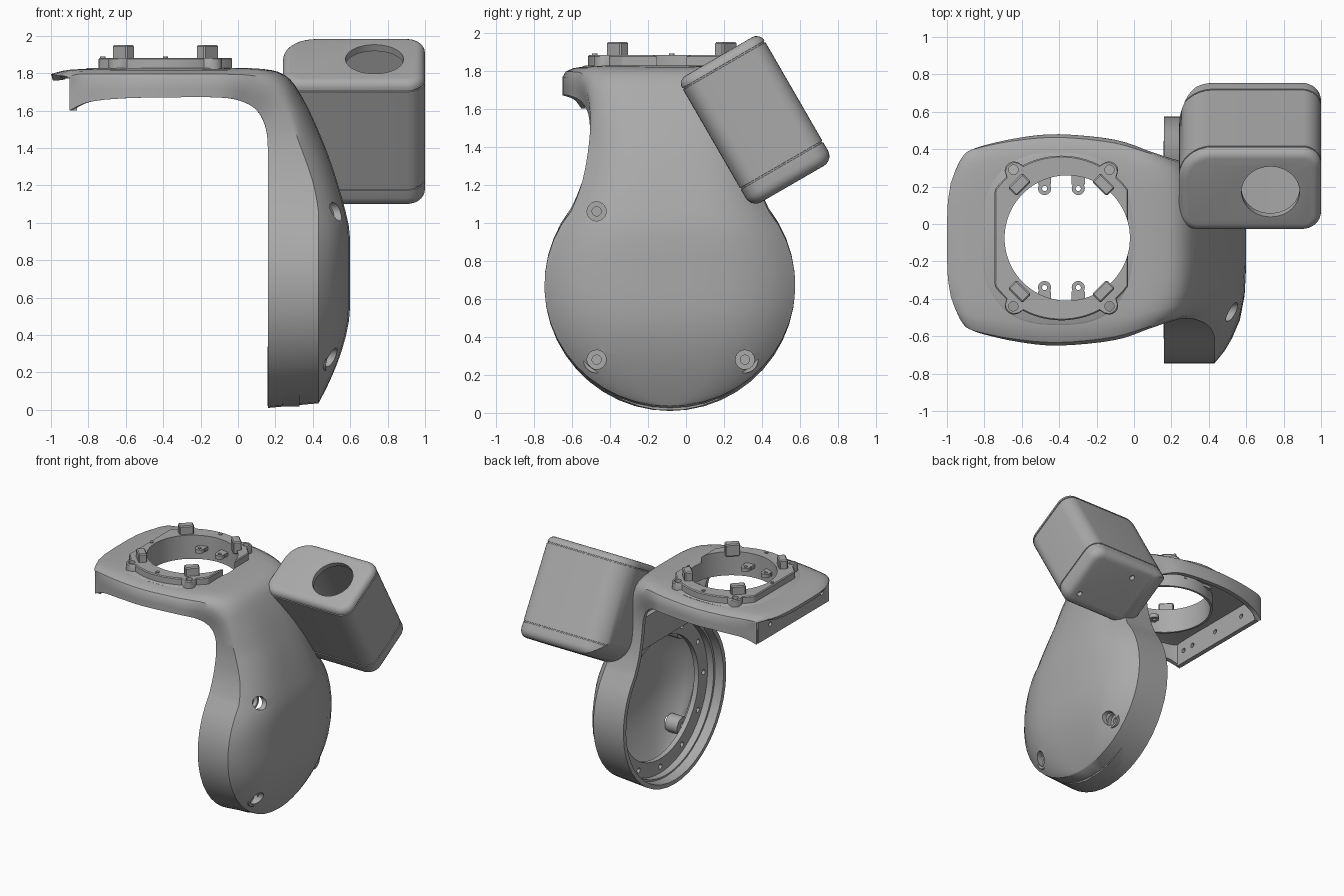
import bpy, bmesh, math
from mathutils import Matrix, Vector

if "Cube" in bpy.data.objects:
    bpy.data.objects.remove(bpy.data.objects["Cube"])
grey = bpy.data.materials.new("plain grey")
grey.use_nodes = True
tone = (0.4, 0.4, 0.4, 1)
grey.diffuse_color = tone
grey.node_tree.nodes["Principled BSDF"].inputs["Base Color"].default_value = tone

T, Turn = Matrix.Translation, Matrix.Rotation
AXIS_X = Matrix(((0, 0, 1, 0), (1, 0, 0, 0), (0, 1, 0, 0), (0, 0, 0, 1)))
YC, ZC, R = -0.085, 0.67, 0.66            # centre and radius of the round housing
RING = Vector((-0.388, -0.075, 0))        # centre of the mounting ring
parts = []

def make(name, bm):
    mesh = bpy.data.meshes.new(name)
    bm.to_mesh(mesh)
    bm.free()
    obj = bpy.data.objects.new(name, mesh)
    bpy.context.collection.objects.link(obj)
    mesh.materials.append(grey)
    parts.append(obj)
    return obj

def cylinder(bm, r, low, high, place, sides=40):
    bmesh.ops.create_cone(bm, cap_ends=True, segments=sides, radius1=r, radius2=r,
                          depth=high - low, matrix=place @ T((0, 0, (low + high) / 2)))

def block(name, place, size, bevel=0):
    bm = bmesh.new()
    bmesh.ops.create_cube(bm, size=1, matrix=place @ Matrix.Diagonal((*size, 1)))
    if bevel:
        bmesh.ops.bevel(bm, geom=bm.edges[:], offset=bevel, segments=1, affect="EDGES")
    return make(name, bm)

def prism(name, outline, levels, place=Matrix()):
    """Stack outlines at (height, inset) levels and cap both ends."""
    bm = bmesh.new()
    rows = [[bm.verts.new(place @ Vector((x, y, h))) for x, y in outline(inset)]
            for h, inset in levels]
    for a, b in zip(rows, rows[1:]):
        for i in range(len(a)):
            bm.faces.new((a[i - 1], a[i], b[i], b[i - 1]))
    bm.faces.new(rows[0][::-1])
    bm.faces.new(rows[-1])
    bmesh.ops.recalc_face_normals(bm, faces=bm.faces)
    return make(name, bm)

def apply(obj, kind, **settings):
    mod = obj.modifiers.new(kind.lower(), kind)
    for key, value in settings.items():
        setattr(mod, key, value)
    bpy.context.view_layer.objects.active = obj
    bpy.ops.object.modifier_apply(modifier=mod.name)

def cut(obj, cutter):
    whole = obj.data.copy()
    apply(obj, "BOOLEAN", operation="DIFFERENCE", solver="EXACT", object=cutter)
    if len(obj.data.vertices) < len(whole.vertices) / 2:   # keep the part if a cut fails
        obj.data = whole
    parts.remove(cutter)
    bpy.data.objects.remove(cutter)

def drill(obj, *holes):
    """Cut (radius, low, high, placement, sides) holes that do not overlap."""
    bm = bmesh.new()
    for hole in holes:
        cylinder(bm, *hole)
    cut(obj, make("hole_cutter", bm))

# Body shell: stations along the arm (inner edge x z, rim x z, outer x z, half width)
keys = [
    (-.90, 1.60, -.90, 1.775, -1.0, 1.795, .465),
    (-.80, 1.645, -.82, 1.77, -.90, 1.818, .50),
    (-.62, 1.665, -.62, 1.765, -.68, 1.825, .545),
    (-.40, 1.67, -.40, 1.765, -.40, 1.825, .565),
    (-.10, 1.67, -.10, 1.765, -.12, 1.825, .535),
    (.03, 1.645, .08, 1.745, .10, 1.825, .475),
    (.11, 1.59, .20, 1.68, .25, 1.79, .435),
    (.15, 1.50, .27, 1.57, .35, 1.66, .42),
    (.16, 1.38, .33, 1.42, .46, 1.42, .425),
    (.16, 1.22, .40, 1.22, .53, 1.22, .46)]

def round_station(angle):
    z, rim = ZC + R * math.sin(angle), ZC + (R - .025) * math.sin(angle)
    out = 0.6 - 0.17 * (max(0, 0.55 - z) / 0.54) ** 1.7 - 0.8 * max(0, z - 0.9) ** 2
    return (.16, z, .43, rim, out, rim, R * math.cos(angle))

def spline(a, b, c, d, t):
    return [q + t / 2 * (r - p + t * (2 * p - 5 * q + 4 * r - s + t * (3 * (q - r) + s - p)))
            for p, q, r, s in zip(a, b, c, d)]

circle = [round_station(math.radians(a)) for a in range(38, -91, -8)]
ends = [keys[0]] + keys + circle[:2]
stations = [(spline(*ends[i:i + 4], t), max(1 - i - t, min(1, max(0, (i + t - 5) / 3))))
            for i in range(len(keys)) for t in (0, .25, .5, .75)]
stations += [(s, 1) for s in circle]
profile = list(zip((1, .97, .9, .8, .65, .45, .2),        # width fraction
                   (0, .5, .8, .95, 1, 1, 1),             # rise on the plate
                   (0, .1, .32, .55, .8, .95, 1)))        # rise on the dome
bm = bmesh.new()
rows = []
for (ix, iz, rx, rz, ox, oz, w), k in stations:
    half = [(1, ix, iz), (1, (ix + rx) / 2, (iz + rz) / 2)]
    for f, p, d in profile:
        s = p + (d - p) * k
        half.append((f, rx + (ox - rx) * s, rz + (oz - rz) * s))
    section = [(-f, x, z) for f, x, z in half] + half[::-1]
    rows.append([bm.verts.new((x, YC + f * w, z)) for f, x, z in section])
for a, b in zip(rows, rows[1:]):
    for j in range(len(a) - 1):
        bm.faces.new((a[j], b[j], b[j + 1], a[j + 1]))
bmesh.ops.remove_doubles(bm, verts=bm.verts, dist=0.0005)
body = make("arm_shell", bm)
apply(body, "SOLIDIFY", thickness=0.035, offset=-1)
screws = [AXIS_X @ T(p) for p in ((-.47, .28, 0), (-.47, 1.06, 0), (.31, .28, 0))]
drill(body, *[(.05, .42, .7, p) for p in screws])
main_bore = (.335, 1.5, 2.2, T((-.357, -.075, 0)), 96)
drill(body, main_bore)

# Upright wall under the lip at the end of the plate
wall = block("end_wall", T((-.88, YC - .005, 1.695)), (.036, .89, .19))
drill(wall, *[(.018, -1, -.8, AXIS_X @ T((y, 1.7, 0)), 16) for y in (.2, -.1, -.36, -.46)])

# Screw bosses inside the dome
for p in screws:
    bm = bmesh.new()
    cylinder(bm, .07, .36, .47, p)
    boss = make("screw_boss", bm)
    drill(boss, (.05, .44, .5, p))
    drill(boss, (.024, .3, .6, p))

# Recessed flange, its outer step and the web closing the neck
def teardrop(low, high):
    edge = [(s[6] - .02, s[1]) for s, k in stations if s[0] > .14 and low < s[1] < high]
    edge = [e for e in edge if e[0] > 0]
    return lambda inset: ([(YC + w, z) for w, z in edge] + [(YC - w, z) for w, z in edge[::-1]])

hub = AXIS_X @ T((YC, ZC, 0))
flange = prism("housing_flange", teardrop(0, 1.3), [(.29, 0), (.33, 0)], AXIS_X)
drill(flange, (.49, .1, .5, hub, 80))
drill(flange, *[(.02, .1, .5, hub @ Turn(math.tau * i / 12, 4, "Z") @ T((.555, 0, 0)), 16)
                for i in range(12)])
step = prism("flange_step", teardrop(0, 1.2), [(.235, 0), (.295, 0)], AXIS_X)
drill(step, (.605, .1, .5, hub, 80))
prism("neck_web", teardrop(1.2, 1.5), [(.2, 0), (.24, 0)], AXIS_X)

# Raised oval pad, mounting ring and bore collar on the plate
def oval(inset):
    turns = [(math.cos(math.tau * i / 96), math.sin(math.tau * i / 96)) for i in range(96)]
    return [(-.405 + (.41 - inset) * math.copysign(abs(c) ** .75, c),
             -.08 + (.46 - inset) * math.copysign(abs(s) ** .75, s)) for c, s in turns]

def ring_outline(inset):
    pts = []
    for i in range(180):
        c, s = math.cos(math.tau * i / 180), math.sin(math.tau * i / 180)
        ear = abs(math.atan2(abs(s), abs(c)) - math.radians(54.8))
        r = min(.44, .357 / max(abs(c), .01)) - inset
        r += .05 * math.sqrt(max(0, 1 - (ear / .11) ** 2))
        pts.append((RING.x + r * c, RING.y + r * s))
    return pts

drill(prism("oval_pad", oval, [(1.8, 0), (1.822, 0), (1.828, .01)]), main_bore)
ring = prism("mounting_ring", ring_outline, [(1.81, 0), (1.875, 0), (1.882, .007)])
drill(ring, main_bore)
corners = [(sx, sy) for sx in (-1, 1) for sy in (-1, 1)]
drill(ring, *[(.025, 1.78, 2, T(RING + Vector((sx * .257, sy * .365, 0))), 24) for sx, sy in corners])
bm = bmesh.new()
cylinder(bm, .352, 1.69, 1.81, main_bore[3], 96)
drill(make("bore_collar", bm), main_bore)

# Clip blocks, inner lugs and pins around the ring
for sx, sy in corners:
    spot = T(RING + Vector((sx * .225, sy * .285, 1.90)))
    block("clip_block", spot @ Turn(math.atan2(sy, sx), 4, "Z"), (.065, .11, .1), .008)
    place = T(RING + Vector((sx * .09, sy * .265, 0)))
    bm = bmesh.new()
    cylinder(bm, .035, 1.77, 1.80, place, 24)
    drill(make("inner_lug", bm), (.014, 1.7, 1.9, place, 16))
    block("lug_root", place @ T((0, sy * .05, 1.785)), (.07, .06, .03))
for dx, dy in ((0, .405), (0, -.405), (-.335, 0)):
    bm = bmesh.new()
    cylinder(bm, .014, 1.85, 1.89, T(RING + Vector((dx, dy, 0))), 16)
    make("locating_pin", bm)

# Tilted hollow box with a round opening and one well rounded lower corner
def rounded(hx, hy):
    def outline(inset):
        pts = []
        for i, (sx, sy) in enumerate(((1, 1), (-1, 1), (-1, -1), (1, -1))):
            r = .18 if i == 1 else .1
            for a in (math.pi / 2 * (i + j / 8) for j in range(9)):
                q = max(r - inset, .01)
                pts.append((sx * (hx - r) + q * math.cos(a), sy * (hy - r) + q * math.sin(a)))
        return pts
    return outline

def corner_scrap(inset):
    arc = [math.pi * (1 + i / 32) for i in range(17)]
    return [(-.45, -.48), (-.45, -.18)] + [(-.16 + .22 * math.cos(a), -.18 + .22 * math.sin(a))
                                          for a in arc] + [(-.16, -.48)]

tilt = T((.62, .36, 1.55)) @ Turn(math.radians(30), 4, "X")
curve = [(.06 * (1 - math.cos(a)), .06 * (1 - math.sin(a)))
         for a in (math.pi / 2 * i / 5 for i in range(6))]
levels = [(h - .4, i) for h, i in curve] + [(.375 - h * .8, i * .8) for h, i in curve]
for seam in (-.285, .322):
    levels += [(seam + d, i) for d, i in ((-.005, 0), (-.004, .006), (.004, .006), (.005, 0))]
box = prism("tilted_box", rounded(.38, .25), sorted(levels), tilt)
cut(box, prism("corner_cutter", corner_scrap, [(-.4, 0), (.4, 0)], tilt @ Turn(math.pi / 2, 4, "X")))
cut(box, prism("box_cavity", rounded(.34, .21), [(-.27, 0), (.335, 0)], tilt))
drill(box, (.155, .2, .5, tilt @ T((.11, 0, 0)), 64))
drill(box, *[(.02, -.5, -.36, tilt @ T((x, u, 0)), 20) for x, u in ((-.03, .14), (.27, -.14))])

# Smooth shading with crisp edges
bpy.ops.object.select_all(action="DESELECT")
for obj in parts:
    obj.select_set(True)
bpy.context.view_layer.objects.active = body
bpy.ops.object.shade_smooth_by_angle(angle=math.radians(32))
